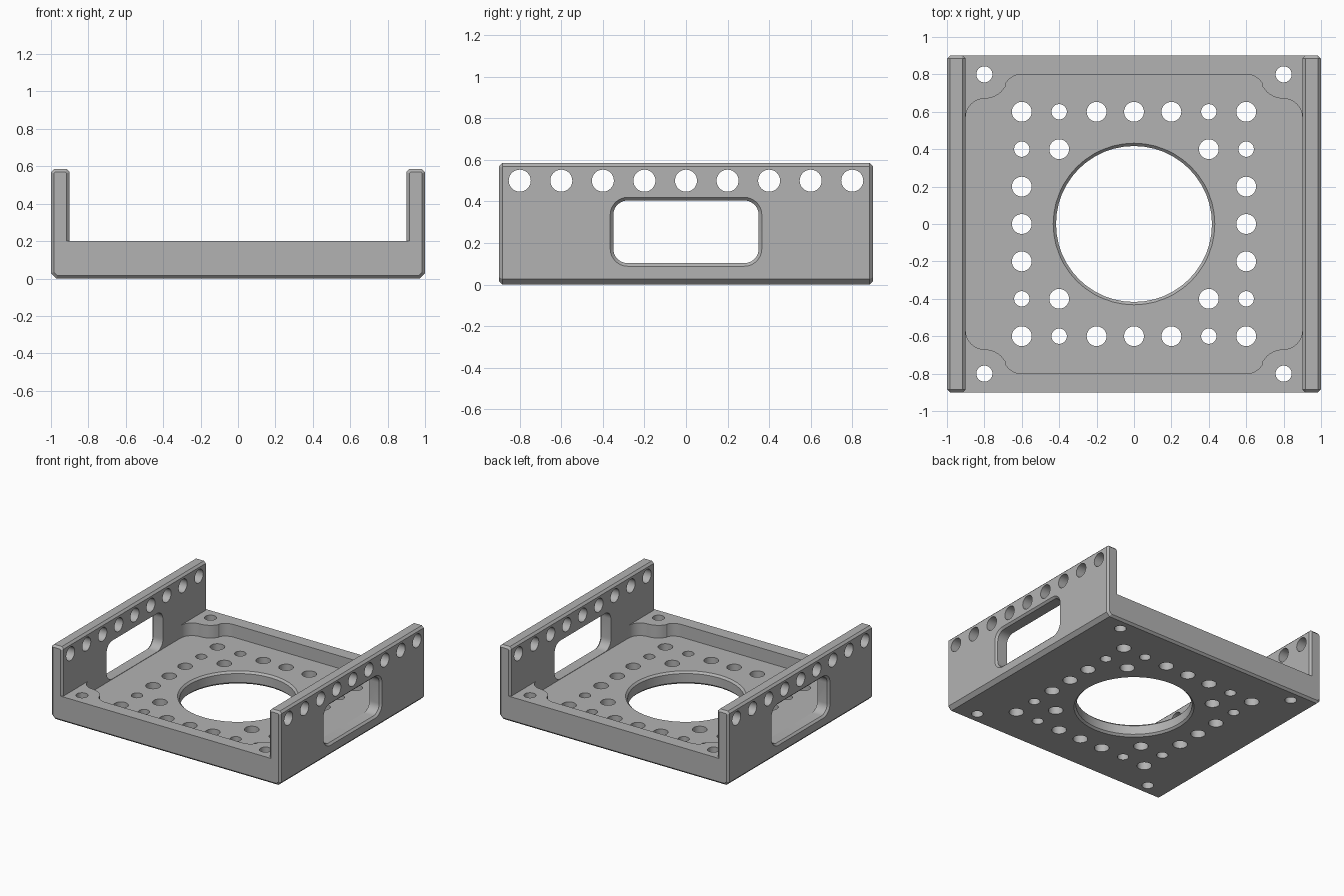
import bpy, bmesh
from math import sin, cos, radians
from mathutils import Vector

cube = bpy.data.objects.get("Cube")
if cube:
    bpy.data.objects.remove(cube, do_unlink=True)

grey = bpy.data.materials.new("plain grey")
grey.use_nodes = True
colour = (0.45, 0.45, 0.45, 1)
grey.diffuse_color = colour
grey.node_tree.nodes["Principled BSDF"].inputs["Base Color"].default_value = colour

CHAMFER = 0.016
FLOOR = 0.1


def arc(cx, cy, r, start, end, steps=8):
    angles = [radians(start + (end - start) * i / steps) for i in range(steps + 1)]
    return [(cx + r * cos(a), cy + r * sin(a)) for a in angles]


def circle(cx, cy, r, sides=32):
    return arc(cx, cy, r, 0, 360, sides)[:-1]


def loft(bm, rings, place):
    """Skin a closed solid through rings of (outline, height)."""
    loops = [[bm.verts.new(place(u, v, w)) for u, v in outline] for outline, w in rings]
    faces = [bm.faces.new(loops[0]), bm.faces.new(loops[-1])]
    for low, high in zip(loops, loops[1:]):
        for i in range(len(low)):
            j = (i + 1) % len(low)
            faces.append(bm.faces.new((low[i], low[j], high[j], high[i])))
    bmesh.ops.recalc_face_normals(bm, faces=faces)


def along_x(u, v, w):
    return Vector((w, u, v))


def along_y(u, v, w):
    return Vector((u, w, v))


def along_z(u, v, w):
    return Vector((u, v, w))


def finish(bm, name):
    mesh = bpy.data.meshes.new(name)
    bm.to_mesh(mesh)
    bm.free()
    mesh.materials.append(grey)
    ob = bpy.data.objects.new(name, mesh)
    bpy.context.collection.objects.link(ob)
    return ob


def combine(target, other, operation):
    mod = target.modifiers.new(operation, "BOOLEAN")
    mod.operation, mod.solver, mod.object = operation, "EXACT", other
    bpy.context.view_layer.objects.active = target
    bpy.ops.object.modifier_apply(modifier=mod.name)
    bpy.data.objects.remove(other, do_unlink=True)


# Base slab with chamfered lower front and back edges
bm = bmesh.new()
c = 0.9 - CHAMFER
slab = [(-c, 0), (c, 0), (0.9, CHAMFER), (0.9, 0.2), (-0.9, 0.2), (-0.9, CHAMFER)]
loft(bm, [(slab, -0.95), (slab, 0.95)], along_x)
bracket = finish(bm, "mounting_bracket")

# Shallow pocket that curves around the four corner bosses
quarter = (arc(0.8, 0.57, 0.1, 0, 90) + arc(0.8, 0.8, 0.13, 265, 210, 6)
           + arc(0.6, 0.7, 0.1, 30, 90))
outline = (quarter + [(-x, y) for x, y in reversed(quarter)]
           + [(-x, -y) for x, y in quarter] + [(x, -y) for x, y in reversed(quarter)])
bm = bmesh.new()
loft(bm, [(outline, FLOOR), (outline, 0.3)], along_z)
combine(bracket, finish(bm, "pocket_cutter"), "DIFFERENCE")

# Upright side walls, chamfered all round
for side in (-1, 1):
    top = 0.585
    profile = [(0.9, 0), (0.972, 0), (1, 0.028), (1, top - CHAMFER), (1 - CHAMFER, top),
               (0.9 + CHAMFER, top), (0.9, top - CHAMFER)]
    profile = [(side * x, z) for x, z in profile]
    bm = bmesh.new()
    loft(bm, [(profile, -0.9), (profile, 0.9)], along_y)
    ends = [e for e in bm.edges if abs(e.verts[0].co.y - e.verts[1].co.y) < 0.01]
    bmesh.ops.bevel(bm, geom=ends, offset=CHAMFER, segments=1, affect="EDGES")
    combine(bracket, finish(bm, "side_wall"), "UNION")

# Floor drillings: a square ring of alternating sizes, inner corners, bosses
BIG, SMALL = 0.053, 0.041
holes = {}
for step in range(-3, 4):
    r = SMALL if abs(step) == 2 else BIG
    for side in (-3, 3):
        holes[(step, side)] = r
        holes[(side, step)] = r
for sx in (-1, 1):
    for sy in (-1, 1):
        holes[(2 * sx, 2 * sy)] = BIG
        holes[(4 * sx, 4 * sy)] = 0.043
bm = bmesh.new()
for (i, j), r in holes.items():
    ring = circle(i * 0.2, j * 0.2, r)
    loft(bm, [(ring, -0.1), (ring, 0.3)], along_z)

# Large central bore, chamfered above and below
R, e = 0.417, 0.015
bore = [(R + 2 * e, -e), (R, e), (R, FLOOR - e), (R + 2 * e, FLOOR + e)]
loft(bm, [(circle(0, 0, r, 48), z) for r, z in bore], along_z)

# Row of holes through both side walls
for step in range(-4, 5):
    ring = circle(step * 0.2, 0.5, BIG)
    loft(bm, [(ring, -1.1), (ring, 1.1)], along_x)


# Rounded window in each wall, chamfered on the outside
def window(grow):
    r = 0.07 + grow
    return (arc(0.28, 0.335, r, 0, 90) + arc(-0.28, 0.335, r, 90, 180)
            + arc(-0.28, 0.173, r, 180, 270) + arc(0.28, 0.173, r, 270, 360))


for side in (-1, 1):
    rings = [(window(0), 0.85), (window(0), 1 - e), (window(2 * e), 1 + e)]
    loft(bm, [(o, side * x) for o, x in rings], along_x)
combine(bracket, finish(bm, "hole_cutter"), "DIFFERENCE")

# Smooth the bores, keep the machined edges crisp
bpy.ops.object.select_all(action="DESELECT")
bracket.select_set(True)
bpy.context.view_layer.objects.active = bracket
bpy.ops.object.shade_smooth_by_angle(angle=radians(25))
